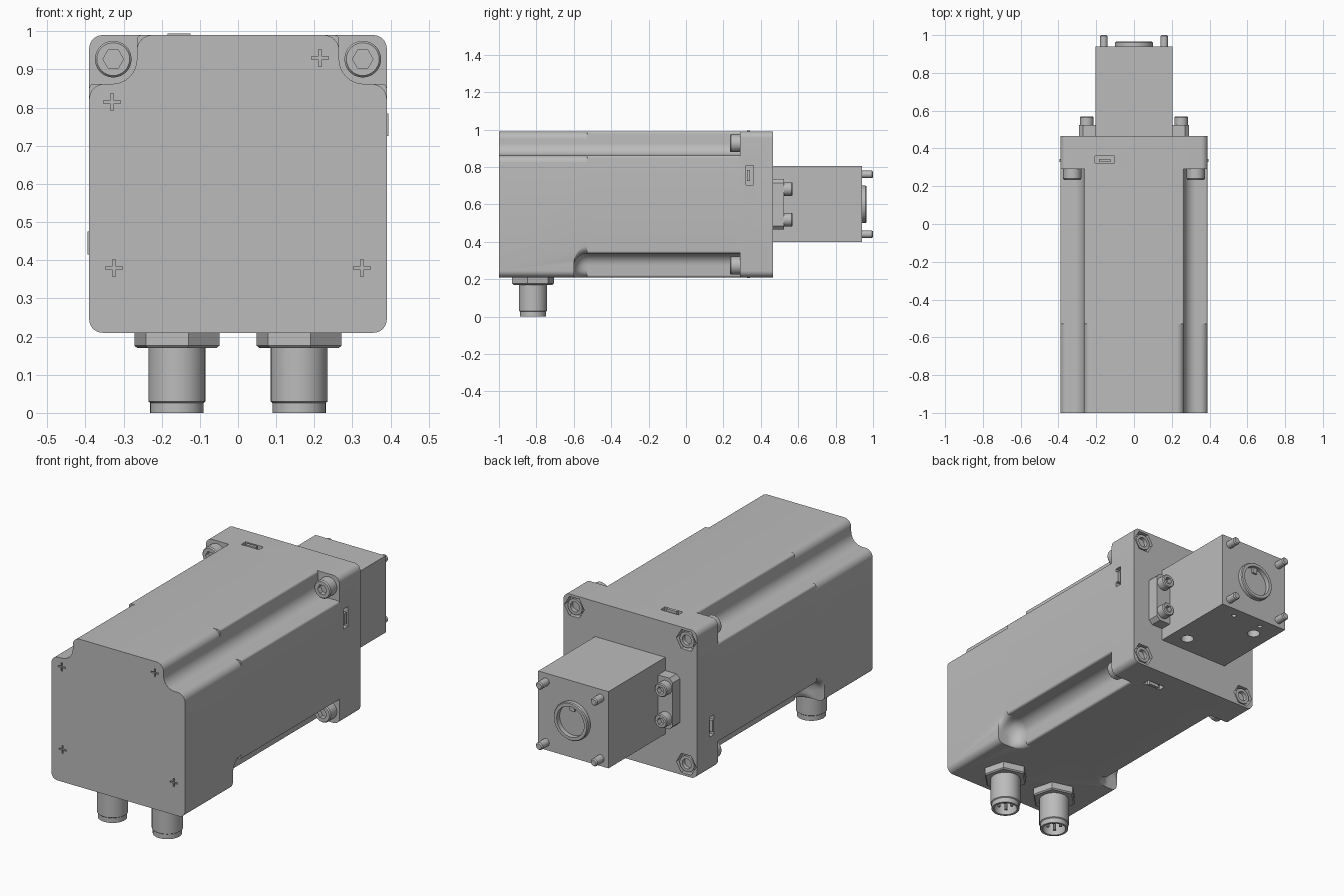
import bpy, bmesh
from math import sin, cos, pi, radians
from mathutils import Vector

if "Cube" in bpy.data.objects:
    bpy.data.objects.remove(bpy.data.objects["Cube"])

MID = 0.6      # height of the motor axis
HALF = 0.39    # half width of the housing

grey = bpy.data.materials.new("machine_grey")
grey.use_nodes = True
grey.diffuse_color = (0.5, 0.5, 0.5, 1)
grey.node_tree.nodes["Principled BSDF"].inputs["Base Color"].default_value = (0.5, 0.5, 0.5, 1)


def rings_object(name, rings):
    """Skin closed rings of 3D points and cap both ends."""
    bm = bmesh.new()
    vs = [[bm.verts.new(p) for p in ring] for ring in rings]
    n = len(vs[0])
    for a, b in zip(vs, vs[1:]):
        for i in range(n):
            bm.faces.new((a[i], a[(i + 1) % n], b[(i + 1) % n], b[i]))
    bm.faces.new(vs[0])
    bm.faces.new(vs[-1])
    bmesh.ops.recalc_face_normals(bm, faces=bm.faces)
    me = bpy.data.meshes.new(name)
    bm.to_mesh(me)
    bm.free()
    me.materials.append(grey)
    ob = bpy.data.objects.new(name, me)
    bpy.context.collection.objects.link(ob)
    return ob


def loft(name, *sections):
    """Sections are (outline, y); outlines are x and height about the axis."""
    return rings_object(name, [[(x, y, MID + z) for x, z in pts] for pts, y in sections])


def lathe(name, profile, loc, axis, sides=32, turn=0.0):
    """Turn (radius, distance) pairs about an axis starting at loc."""
    q = Vector(axis).to_track_quat('Z', 'Y')
    rings = []
    for r, h in profile:
        ring = [2 * pi * i / sides + turn for i in range(sides)]
        rings.append([Vector(loc) + q @ Vector((r * cos(a), r * sin(a), h)) for a in ring])
    return rings_object(name, rings)


def cyl(name, r, length, loc, axis, sides=32, turn=0.0):
    return lathe(name, [(r, 0), (r, length)], loc, axis, sides, turn)


def box(name, lo, hi):
    ring = [(lo[0], lo[1]), (hi[0], lo[1]), (hi[0], hi[1]), (lo[0], hi[1])]
    return rings_object(name, [[(x, y, z) for x, y in ring] for z in (lo[2], hi[2])])


def cut(ob, *cutters):
    for c in cutters:
        c.hide_render = True
        m = ob.modifiers.new("cut", 'BOOLEAN')
        m.operation, m.solver, m.object = 'DIFFERENCE', 'EXACT', c
        bpy.context.view_layer.objects.active = ob
        bpy.ops.object.modifier_apply(modifier=m.name)
        bpy.data.objects.remove(c)


def arc(cx, cz, r, a0, a1, n=8):
    angles = [radians(a0 + (a1 - a0) * i / n) for i in range(n + 1)]
    return [(cx + r * cos(a), cz + r * sin(a)) for a in angles]


def notch(f):
    """Upper right corner with a bolt channel; f is the lip fillet."""
    return (arc(0.265 - f, HALF - f, f, 90, 0)
            + arc(0.33, 0.327, 0.065, 180, 270)
            + arc(HALF - f, 0.262 - f, f, 90, 0))


def outline(top, bottom):
    low = [(x, -z) for x, z in reversed(bottom)]
    right = top + low
    return right + [(-x, z) for x, z in reversed(right)]


# Housing: front part with soft channel lips, rear part with sharper ones
rounded = arc(0.355, 0.355, 0.035, 90, 0)
front = loft("front_housing", *[(outline(notch(0.04), rounded), y) for y in (-1, -0.53)])
loft("rear_housing", *[(outline(notch(0.012), notch(0.012)), y) for y in (-0.53, 0.29)])

# Rounded ends of the lower bolt channels
for s in (-1, 1):
    corner = [(0.225, 0.43)] + notch(0.04) + [(0.43, 0.222), (0.43, 0.43)]
    sections = []
    for i in range(9):
        a = pi / 2 * i / 8
        k = 0.45 + 0.55 * sin(a)
        pts = [(s * (HALF + (x - HALF) * k), -(HALF + (z - HALF) * k)) for x, z in corner]
        sections.append((pts, -0.6 + 0.07 * (1 - cos(a))))
    sections.append((sections[-1][0], -0.5))
    cut(front, loft("channel_cutter", *sections))

# Cross marks in the front face
for x, z in ((-0.33, 0.815), (0.215, 0.93), (-0.325, 0.38), (0.325, 0.38)):
    for w, h in ((0.022, 0.004), (0.004, 0.022)):
        cut(front, box("cross_cutter", (x - w, -1.1, z - h), (x + w, -0.99, z + h)))

# Square flange with nut pockets and bolts
flange = loft("flange", *[(outline(rounded, rounded), y) for y in (0.29, 0.465)])
for x in (-0.327, 0.327):
    for z in (MID - 0.327, MID + 0.327):
        cut(flange, cyl("nut_cutter", 0.058, 0.1, (x, 0.435, z), (0, 1, 0), 6))
        lathe("flange_nut", [(0.042, 0), (0.042, 0.025), (0.026, 0.025), (0.026, 0.005)],
              (x, 0.435, z), (0, 1, 0))
        head = lathe("flange_bolt", [(0.048, 0), (0.048, 0.05), (0.043, 0.056)],
                     (x, 0.29, z), (0, -1, 0))
        cut(head, cyl("socket_cutter", 0.027, 0.1, (x, 0.26, z), (0, -1, 0), 6))

# Latch slots, one on each side of the flange
for k in range(4):
    c, s = round(cos(k * pi / 2)), round(sin(k * pi / 2))

    def side_box(name, out0, out1, along, y0, y1):
        pts = [(o * c - t * s, o * s + t * c) for o, t in
               ((out0, 0.155 - along), (out1, 0.155 - along),
                (out1, 0.155 + along), (out0, 0.155 + along))]
        return loft(name, (pts, y0), (pts, y1))

    cut(flange, side_box("slot_cutter", 0.365, 0.45, 0.052, 0.322, 0.36))
    side_box("slot_latch", 0.36, 0.394, 0.03, 0.327, 0.343)

# Gear adapter block with a bored output and holes underneath
block = box("adapter_block", (-0.205, 0.465, 0.4), (0.205, 0.94, 0.805))
cut(block, cyl("bore_cutter", 0.085, 0.3, (0, 0.84, MID), (0, 1, 0)))
for x, y, r in ((-0.107, 0.81, 0.032), (0.115, 0.555, 0.032),
                (-0.085, 0.885, 0.012), (0.085, 0.885, 0.012)):
    cut(block, cyl("hole_cutter", r, 0.1, (x, y, 0.35), (0, 0, 1), 24))
lathe("output_ring", [(0.085, 0), (0.1, 0), (0.1, 0.02), (0.096, 0.025), (0.08, 0.025),
                      (0.08, -0.04), (0.055, -0.04), (0.055, -0.09)],
      (0, 0.94, MID), (0, 1, 0), 40)
box("output_key", (-0.014, 0.87, MID + 0.05), (0.014, 0.95, MID + 0.084))
for x in (-0.16, 0.16):
    for z in (MID - 0.16, MID + 0.16):
        lathe("locating_pin", [(0.02, 0), (0.02, 0.054), (0.015, 0.06)],
              (x, 0.94, z), (0, 1, 0), 20)

# Clamp plates beside the block, each with two socket bolts
for s in (-1, 1):
    plate = [(s * x, z) for x, z in ((0.2, -0.135), (0.27, -0.135), (0.29, -0.115),
                                     (0.29, 0.115), (0.27, 0.135), (0.2, 0.135))]
    loft("clamp_plate", (plate, 0.465), (plate, 0.525))
    for z in (MID - 0.082, MID + 0.082):
        head = lathe("clamp_bolt", [(0.036, 0), (0.036, 0.04), (0.032, 0.045)],
                     (s * 0.25, 0.525, z), (0, 1, 0), 24)
        cut(head, cyl("socket_cutter", 0.02, 0.1, (s * 0.25, 0.545, z), (0, 1, 0), 6))

# Round connectors under the housing
down = (0, 0, -1)
for x in (-0.16, 0.16):
    y = -0.818
    lathe("connector_nut", [(0.115, 0), (0.115, 0.034), (0.108, 0.04)],
          (x, y, 0.21), down, 6, radians(15))
    lathe("connector_shell", [(0.075, 0), (0.075, 0.18), (0.07, 0.184), (0.07, 0.21),
                              (0.058, 0.21), (0.058, 0.14)], (x, y, 0.21), down)
    for k in range(4):
        a = pi / 2 * k + pi / 4
        cyl("connector_pin", 0.008, 0.06, (x + 0.032 * cos(a), y + 0.032 * sin(a), 0.075), down, 10)

# Smooth round surfaces, keep edges sharp
for ob in bpy.context.scene.objects:
    ob.select_set(ob.type == 'MESH')
bpy.context.view_layer.objects.active = front
bpy.ops.object.shade_smooth_by_angle(angle=radians(30))
